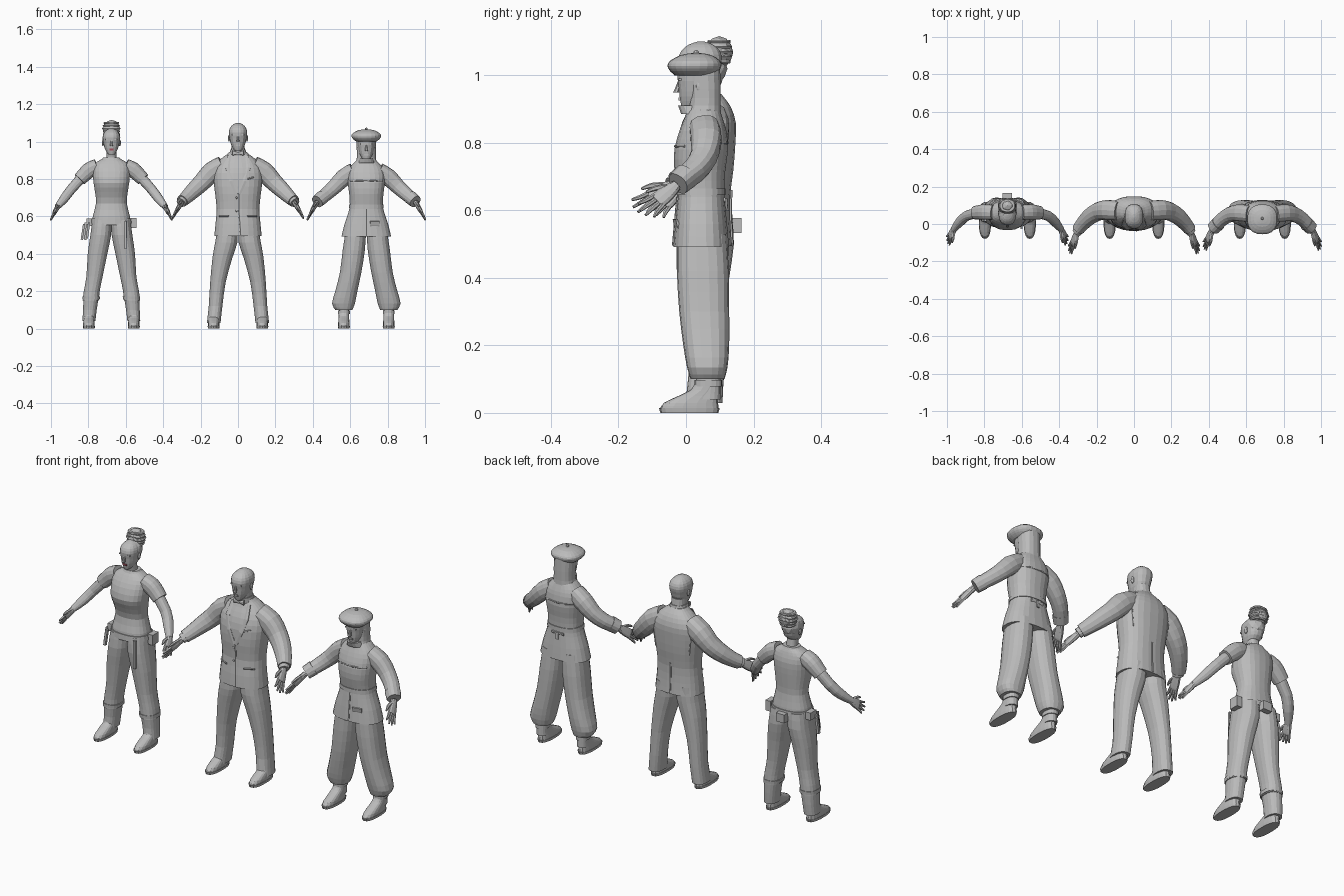
import bpy, bmesh, math
from mathutils import Vector, Matrix

cube = bpy.data.objects.get("Cube")
if cube:
    bpy.data.objects.remove(cube, do_unlink=True)


def material(name, colour):
    m = bpy.data.materials.new(name)
    m.use_nodes = True
    m.diffuse_color = colour
    m.node_tree.nodes["Principled BSDF"].inputs["Base Color"].default_value = colour
    return m


GREY = material("plain grey", (0.5, 0.5, 0.5, 1))
ROSE = material("lip rose", (0.36, 0.08, 0.11, 1))
SQUARE = 2.4  # superellipse power of every cross-section
SIDES = (("left", 1), ("right", -1))


def smooth_rows(rows):
    """Add a curved midpoint between neighbouring rows."""
    out = []
    for i in range(len(rows) - 1):
        a, b, c, d = (rows[max(i - 1, 0)], rows[i], rows[i + 1], rows[min(i + 2, len(rows) - 1)])
        out += [b, [(9 * (q + r) - p - s) / 16 for p, q, r, s in zip(a, b, c, d)]]
    return out + [rows[-1]]


def surface(rings, x, z, face=-1, lift=0.0):
    """Point on the front (-1) or back (1) of a torso made of (z, rx, y, ry) rings."""
    for lo, hi in zip(rings, rings[1:]):
        if z <= hi[0]:
            break
    t = min(max((z - lo[0]) / (hi[0] - lo[0]), 0), 1)
    rx, y, ry = [lo[k] + t * (hi[k] - lo[k]) for k in (1, 2, 3)]
    depth = max(1 - min(abs(x) / rx, 1) ** SQUARE, 0) ** (1 / SQUARE)
    return (x, y + face * (ry * depth + lift), z)


class Figure:
    def __init__(self, name, x):
        self.name, self.x = name, x

    def add(self, part, bm, side=1, mat=GREY):
        bmesh.ops.transform(bm, matrix=Matrix.Diagonal((side, 1, 1, 1)), verts=bm.verts)
        bmesh.ops.recalc_face_normals(bm, faces=bm.faces)
        title = self.name + "_" + part
        mesh = bpy.data.meshes.new(title)
        bm.to_mesh(mesh)
        bm.free()
        mesh.materials.append(mat)
        ob = bpy.data.objects.new(title, mesh)
        ob.location.x = self.x
        bpy.context.collection.objects.link(ob)

    def tube(self, part, rows, ref=None, side=1, n=16, mat=GREY, curved=True):
        """Loft (x, y, z, ra, rb) rows; level rings unless ref gives the ra direction."""
        rows = smooth_rows(rows) if curved and len(rows) > 2 else rows
        bm = bmesh.new()
        loops = []
        for i, (x, y, z, ra, rb) in enumerate(rows):
            a, b = Vector((1, 0, 0)), Vector((0, 1, 0))
            if ref:
                ahead, behind = rows[min(i + 1, len(rows) - 1)], rows[max(i - 1, 0)]
                t = (Vector(ahead[:3]) - Vector(behind[:3])).normalized()
                a = Vector(ref)
                a = (a - t * a.dot(t)).normalized()
                b = t.cross(a)
            ring = []
            for k in range(n):
                c, s = (f(math.tau * (k + 0.5) / n) for f in (math.cos, math.sin))
                c, s = (math.copysign(abs(v) ** (2 / SQUARE), v) for v in (c, s))
                ring.append(bm.verts.new(Vector((x, y, z)) + a * c * ra + b * s * rb))
            loops.append(ring)
        for p, q in zip(loops, loops[1:]):
            for k in range(n):
                bm.faces.new((p[k], p[k - 1], q[k - 1], q[k]))
        bm.faces.new(loops[0])
        bm.faces.new(loops[-1])
        self.add(part, bm, side, mat)

    def torso(self, part, rings):
        self.tube(part, [(0, y, z, rx, ry) for z, rx, y, ry in rings], n=24)

    def box(self, part, centre, size, side=1, mat=GREY, tilt=0.0):
        bm = bmesh.new()
        bmesh.ops.create_cube(bm, size=1)
        m = Matrix.Translation(centre) @ Matrix.Rotation(tilt, 4, "Y") @ Matrix.Diagonal((*size, 1))
        bmesh.ops.transform(bm, matrix=m, verts=bm.verts)
        self.add(part, bm, side, mat)

    def ball(self, part, centre, size, side=1, mat=GREY):
        bm = bmesh.new()
        bmesh.ops.create_icosphere(bm, subdivisions=2, radius=1)
        m = Matrix.Translation(centre) @ Matrix.Diagonal((*size, 1))
        bmesh.ops.transform(bm, matrix=m, verts=bm.verts)
        self.add(part, bm, side, mat)

    def seam(self, part, rings, line, side=1, face=-1, w=0.004, lift=0.0):
        """Raised strip lying on the torso through (x, z) points."""
        rows = [(*surface(rings, x, z, face, lift), w, 0.004) for x, z in line]
        self.tube(part, rows, ref=(1, 0.1, 0.3), side=side, n=6, curved=False)

    def head(self, y, chin, tall, w=0.05, mouth=GREY, eyes=GREY):
        shape = [(0, .3, -.45, .3), (.08, .52, -.25, .55), (.25, .78, -.03, .85), (.45, .92, .03, .96),
                 (.65, 1, .06, 1.05), (.82, .88, .08, .92), (.94, .54, .1, .58), (1, .15, .1, .15)]
        deep = w * 1.25
        self.tube("head", [(0, y + o * deep, chin + t * tall, rx * w, ry * deep) for t, rx, o, ry in shape])
        front = y - deep * 0.9
        # Nose, brow and mouth
        self.tube("nose", [(0, front - .009, chin + tall * .33, .009, .009),
                           (0, front - .005, chin + tall * .4, .007, .008),
                           (0, front + .003, chin + tall * .56, .004, .006)], n=8)
        self.box("lips", (0, front + .003, chin + tall * .2), (.022, .009, .009), mat=mouth)
        for label, s in SIDES:
            self.box(label + "_brow", (.019, front + .005, chin + tall * .58), (.024, .012, .006), s)
            self.ball(label + "_eye", (.019, front + .009, chin + tall * .5), (.009, .006, .005), s, eyes)
            self.ball(label + "_ear", (w * .96, y + .008, chin + tall * .45), (.006, .011, .018), s)

    def arms(self, part, rows):
        for label, s in SIDES:
            self.tube(label + "_" + part, [(*r, r[-1]) for r in rows], ref=(0, 1, 0), side=s, n=14)

    def hands(self, wrist, tip):
        wrist, tip = Vector(wrist), Vector(tip)
        d = tip - wrist
        w = d.cross(Vector((1, 0, .4))).normalized()
        knuckle = wrist + d * .5
        for label, s in SIDES:
            palm = [(*wrist, .016, .014), (*(wrist + d * .25), .024, .013), (*knuckle, .026, .011),
                    (*(wrist + d * .58), .02, .008)]
            self.tube(label + "_palm", palm, ref=w, side=s, n=10)
            # Four fingers fan out across the palm, then the thumb
            for k, reach in enumerate((.88, .99, 1, .92)):
                off = w * (k - 1.5) * .0125
                mid, end = wrist + d * .75 + off * 1.3, wrist + d * reach + off * 1.7
                rows = [(*(knuckle + off), .007, .007), (*mid, .0065, .0065), (*end, .004, .004)]
                self.tube(f"{label}_finger_{k}", rows, ref=w, side=s, n=6)
            thumb = [(*(wrist + d * .15 + w * .012), .009, .009), (*(wrist + d * .38 + w * .034), .008, .008),
                     (*(wrist + d * .6 + w * .043), .004, .004)]
            self.tube(label + "_thumb", thumb, ref=(1, 0, 0), side=s, n=6)

    def legs(self, part, rows, n=18):
        for label, s in SIDES:
            self.tube(label + "_" + part, rows, side=s, n=n)

    def shoes(self, x, top):
        sole = [(x, .01, 0, .031, .086), (x, .01, .014, .033, .09)]
        upper = [(x, .01, .012, .031, .087), (x, .015, .03, .031, .08), (x, .035, .05, .029, .058),
                 (x, .055, .068, .028, .042), (x, .062, top, .028, .037)]
        self.legs("sole", sole)
        self.legs("shoe", upper)


# Woman in a T-shirt with a utility belt
f = Figure("woman", -.677)
shirt = [(.555, .104, .06, .076), (.6, .1, .06, .072), (.67, .083, .062, .06), (.73, .088, .054, .07),
         (.78, .096, .047, .08), (.84, .1, .055, .072), (.88, .092, .062, .055), (.902, .06, .066, .042),
         (.912, .042, .066, .034)]
f.torso("shirt", shirt)
f.tube("neck", [(0, .066, .88, .033, .033), (0, .06, .92, .027, .028), (0, .05, .97, .027, .03)])
f.tube("collar", [(0, .066, .9, .056, .043), (0, .066, .915, .044, .036)])
f.head(.052, .93, .14, w=.047, mouth=ROSE)
f.ball("hair_cap", (0, .066, 1.02), (.05, .057, .053))
f.ball("hair_bun", (0, .098, 1.068), (.047, .042, .048))
for k in range(5):  # coiled strands around the bun
    z, r = 1.04 + k * .015, .047 - abs(k - 2) * .004
    f.tube(f"bun_strand_{k}", [(0, .098, z - .005, r, r * .85), (0, .098, z, r + .004, r * .9),
                               (0, .098, z + .005, r, r * .85)])
f.arms("sleeve", [(.075, .062, .868, .04), (.115, .064, .85, .042), (.145, .063, .823, .039), (.17, .06, .798, .036)])
f.arms("arm", [(.145, .062, .823, .028), (.215, .045, .745, .026), (.255, .01, .692, .024), (.288, -.03, .652, .016)])
f.hands((.286, -.028, .654), (.321, -.097, .592))
f.legs("trouser", [(.05, .062, .58, .052, .074), (.057, .062, .5, .056, .08), (.074, .06, .4, .053, .068),
                   (.09, .06, .28, .044, .056), (.105, .062, .2, .043, .054), (.11, .062, .15, .044, .055)])
f.legs("boot_shaft", [(.108, .062, .17, .041, .053), (.115, .064, .1, .037, .048), (.12, .06, .04, .035, .047)])
f.legs("boot_cuff", [(.108, .062, .155, .046, .056), (.107, .062, .172, .047, .057)])
f.shoes(.12, .1)
f.tube("belt", [(0, .06, .562, .108, .08), (0, .06, .588, .106, .078)], n=24)
f.box("back_pouch", (0, .15, .555), (.05, .03, .045))
f.box("left_pouch", (.118, .075, .565), (.03, .05, .055))
f.box("right_pouch", (-.118, .07, .57), (.03, .05, .04))
f.box("baton", (.075, -.022, .5), (.012, .012, .15))
for k in range(4):  # spare gloves hanging at the hip
    f.box(f"hanging_glove_{k}", (-.125 - k * .009, .02 + k * .014, .525 - k % 2 * .008), (.012, .014, .085), tilt=.15)

# Man in a dinner jacket
f = Figure("man", 0)
jacket = [(.495, .128, .05, .087), (.56, .121, .05, .082), (.64, .115, .054, .077), (.72, .123, .056, .085),
          (.8, .132, .06, .087), (.86, .126, .068, .08), (.905, .095, .072, .062), (.932, .06, .068, .047),
          (.945, .046, .064, .04)]
f.torso("jacket", jacket)
f.tube("neck", [(0, .06, .92, .038, .042), (0, .052, .99, .036, .042)])
f.tube("shirt_collar", [(0, .06, .93, .047, .047), (0, .055, .957, .041, .046)])
f.head(.038, .95, .15, w=.05)
f.arms("sleeve", [(.08, .07, .872, .052), (.14, .075, .838, .054), (.19, .067, .785, .048), (.235, .04, .742, .043),
                  (.275, 0, .703, .036), (.298, -.03, .682, .032)])
f.arms("shirt_cuff", [(.29, -.022, .689, .026), (.305, -.043, .673, .025)])
f.hands((.3, -.038, .677), (.347, -.15, .602))
f.legs("trouser", [(.055, .052, .54, .055, .075), (.063, .05, .46, .06, .075), (.083, .052, .38, .054, .068),
                   (.107, .057, .25, .042, .057), (.12, .06, .12, .037, .052), (.13, .052, .03, .037, .056)])
f.shoes(.13, .09)
for label, s in SIDES:
    f.seam(label + "_lapel", jacket, [(.045, .925), (.055, .86), (.035, .79), (.004, .72)], s, w=.013)
    f.seam(label + "_pocket_flap", jacket, [(.05, .6), (.1, .6)], s, w=.008)
    f.tube(label + "_bow_wing", [(.003, .006, .938, .005, .006), (.03, .008, .938, .015, .006)],
           ref=(0, 0, 1), side=s, n=8)
    f.seam(label + "_shoulder_seam", jacket, [(.1, .72), (.11, .8), (.1, .87)], s, face=1, w=.003)
f.box("bow_knot", (0, .004, .938), (.012, .012, .014))
f.seam("front_edge", jacket, [(.004, .72), (.004, .64), (.01, .56), (.014, .5)])
f.seam("back_vent", jacket, [(0, .66), (0, .58), (0, .5)], face=1)
f.seam("breast_pocket", jacket, [(.05, .8), (.085, .81)], w=.006)
for k in range(2):
    f.ball(f"button_{k}", surface(jacket, -.008, .7 - k * .07), (.006, .005, .006))

# Figure in a beret, head covering and belted tunic
f = Figure("soldier", .686)
tunic = [(.492, .134, .045, .083), (.56, .117, .045, .077), (.62, .097, .045, .071), (.66, .089, .045, .069),
         (.72, .092, .041, .076), (.78, .1, .045, .08), (.835, .1, .05, .07), (.87, .082, .052, .058),
         (.9, .052, .052, .047)]
f.torso("tunic", tunic)
f.head(.032, .9, .15, w=.047, eyes=ROSE)
f.tube("head_covering", [(0, .052, .88, .06, .053), (0, .055, .91, .052, .048), (0, .055, .96, .052, .048),
                         (0, .05, 1.02, .052, .052)])
f.tube("chin_cloth", [(0, .03, .885, .045, .045), (0, .022, .91, .036, .046)])
f.tube("beret", [(0, .025, 1, .054, .058), (0, .025, 1.012, .07, .072), (0, .025, 1.028, .08, .08),
                 (0, .027, 1.043, .074, .074), (0, .03, 1.06, .045, .045), (0, .03, 1.066, .01, .01)], n=22)
f.ball("beret_nub", (0, .03, 1.067), (.008, .008, .008))
f.arms("sleeve", [(.065, .054, .843, .045), (.12, .06, .808, .046), (.17, .052, .758, .04), (.215, .025, .718, .036),
                  (.25, -.012, .69, .033)])
f.arms("sleeve_cuff", [(.236, .002, .702, .037), (.262, -.024, .679, .034)])
f.hands((.265, -.028, .674), (.313, -.128, .592))
f.legs("baggy_trouser", [(.055, .047, .53, .055, .073), (.067, .05, .42, .06, .077), (.084, .054, .3, .058, .074),
                         (.107, .06, .2, .06, .068), (.122, .063, .135, .062, .06), (.12, .064, .1, .046, .05)])
f.legs("boot_shaft", [(.12, .066, .13, .029, .037), (.12, .066, .08, .027, .036), (.12, .06, .04, .029, .042)])
f.legs("boot_cuff", [(.12, .066, .078, .032, .041), (.12, .066, .098, .032, .041)])
f.shoes(.12, .085)
f.torso("waist_belt", [(.645, .094, .045, .073), (.665, .092, .045, .073)])
across = [-.085 + k * .034 for k in range(6)]
f.seam("chest_seam", tunic, [(x, .79) for x in across])
f.seam("back_yoke", tunic, [(x, .8) for x in across], face=1)
f.seam("front_edge", tunic, [(0, .64), (0, .56), (0, .495)])
f.seam("hip_pocket", tunic, [(.02, .555), (.07, .555)], w=.022)
f.seam("back_strap", tunic, [(-.035, .63), (.035, .63)], face=1, w=.009)
f.seam("back_buckle", tunic, [(0, .635), (0, .6)], face=1, w=.008, lift=.003)
